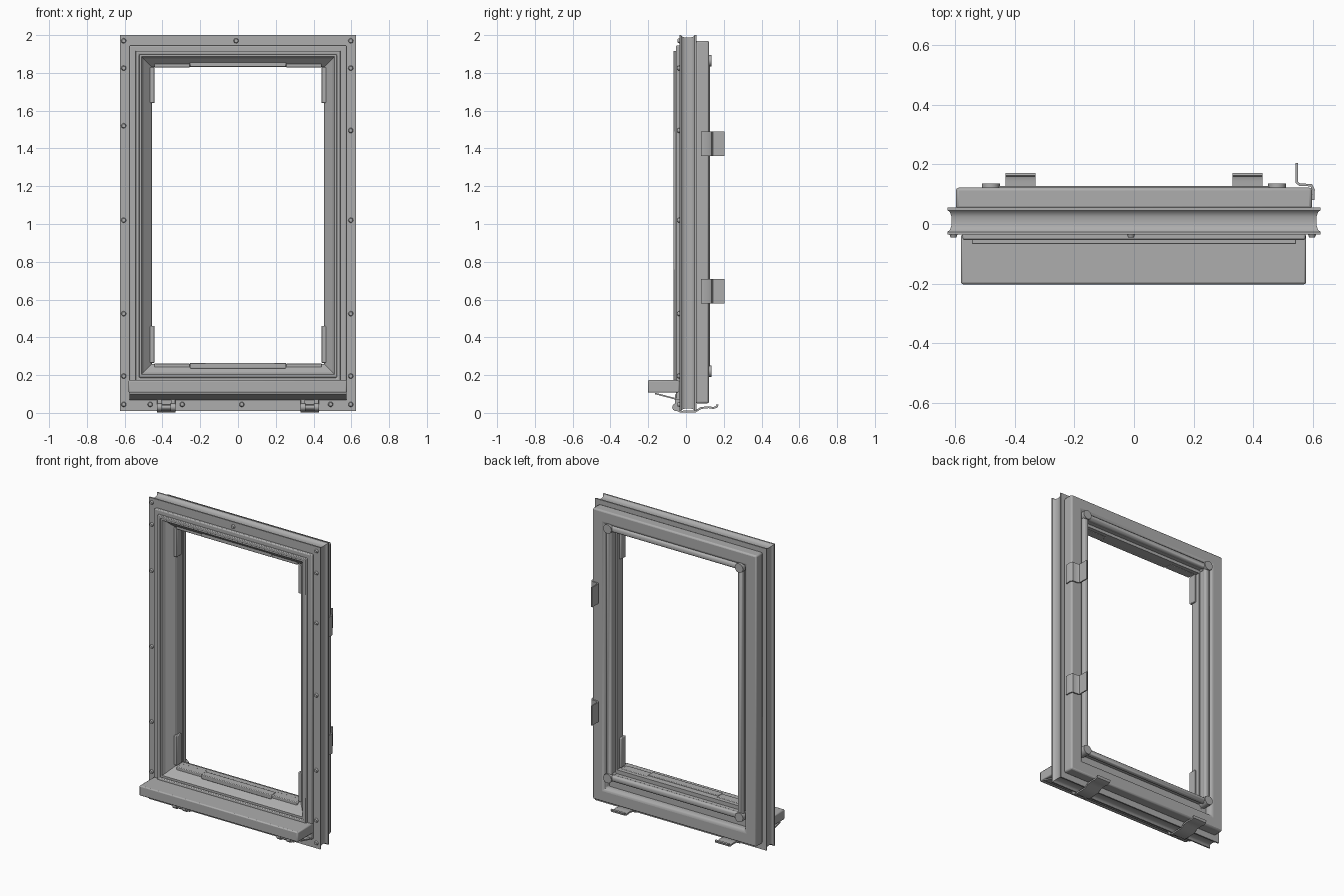
import bpy, bmesh, math
from mathutils import Matrix, Vector

cube = bpy.data.objects.get("Cube")
if cube:
    bpy.data.objects.remove(cube, do_unlink=True)

grey = bpy.data.materials.new("Grey Metal")
grey.use_nodes = True
GREY = (0.42, 0.42, 0.42, 1)
grey.diffuse_color = GREY
grey.node_tree.nodes["Principled BSDF"].inputs["Base Color"].default_value = GREY


def finish(name, bm, bevel=0, smooth=False):
    bmesh.ops.recalc_face_normals(bm, faces=bm.faces)
    mesh = bpy.data.meshes.new(name)
    bm.to_mesh(mesh)
    bm.free()
    ob = bpy.data.objects.new(name, mesh)
    bpy.context.collection.objects.link(ob)
    mesh.materials.append(grey)
    if bevel:
        mod = ob.modifiers.new("Bevel", "BEVEL")
        mod.width, mod.segments = bevel, 2
        mod.limit_method = "ANGLE"
    if smooth or bevel:
        bpy.ops.object.select_all(action="DESELECT")
        ob.select_set(True)
        bpy.context.view_layer.objects.active = ob
        bpy.ops.object.shade_smooth_by_angle(angle=math.radians(40))
    return ob


def ring(name, rect, section, bevel=0, smooth=False):
    """Mitred rectangular frame; section is a closed list of (inset, y)."""
    half, low, high = rect
    bm = bmesh.new()
    loops = []
    for d, y in section:
        x, a, b = half - d, low + d, high - d
        loops.append([bm.verts.new(p) for p in
                      ((-x, y, a), (x, y, a), (x, y, b), (-x, y, b))])
    for i, loop in enumerate(loops):
        nxt = loops[(i + 1) % len(loops)]
        for j in range(4):
            k = (j + 1) % 4
            bm.faces.new((loop[j], loop[k], nxt[k], nxt[j]))
    return finish(name, bm, bevel, smooth)


def box(name, x, y, z, bevel=0):
    """Box from (min, max) ranges."""
    bm = bmesh.new()
    size = [r[1] - r[0] for r in (x, y, z)]
    mid = [(r[0] + r[1]) / 2 for r in (x, y, z)]
    bmesh.ops.create_cube(bm, size=1, matrix=Matrix.Translation(mid) @ Matrix.Diagonal((*size, 1)))
    return finish(name, bm, bevel)


def cylinder(name, center, axis, radius, length, top=1.0, sides=16):
    bm = bmesh.new()
    turn = Vector(axis).to_track_quat("Z", "Y").to_matrix().to_4x4()
    bmesh.ops.create_cone(bm, cap_ends=True, segments=sides, radius1=radius, radius2=radius * top,
                          depth=length, matrix=Matrix.Translation(center) @ turn)
    return finish(name, bm, smooth=True)


def strip(name, path, thick, start, width, place):
    """Bent sheet: 2D path thickened in its plane, extruded by width."""
    pts = [Vector(p) for p in path]
    left, right = [], []
    for i, p in enumerate(pts):
        before = (p - pts[i - 1]).normalized() if i else (pts[1] - p).normalized()
        after = (pts[i + 1] - p).normalized() if i < len(pts) - 1 else before
        n1 = Vector((-before.y, before.x))
        n2 = Vector((-after.y, after.x))
        n = (n1 + n2).normalized()
        n *= thick / 2 / max(n.dot(n1), 0.3)
        left.append(p + n)
        right.append(p - n)
    bm = bmesh.new()
    ends = []
    for w in (start, start + width):
        ends.append([[bm.verts.new(place(q.x, q.y, w)) for q in side] for side in (left, right)])
    (l0, r0), (l1, r1) = ends
    last = len(pts) - 1
    for i in range(last):
        for a, b in ((l0, l1), (r0, r1), (l0, r0), (l1, r1)):
            bm.faces.new((a[i], a[i + 1], b[i + 1], b[i]))
    for i in (0, last):
        bm.faces.new((l0[i], r0[i], r1[i], l1[i]))
    return finish(name, bm, smooth=True)


# Outer frame with a hollow channel running around its edge
ring("outer_frame", (0.625, 0.01, 2.0),
     [(0, -0.035), (0, -0.026), (0.008, -0.02), (0.013, -0.005), (0.014, 0.01), (0.013, 0.025),
      (0.008, 0.04), (0, 0.046), (0, 0.055), (0.11, 0.055), (0.11, -0.035)], smooth=True)

# Stepped front mouldings
ring("front_step", (0.575, 0.07, 1.945),
     [(0, -0.03), (0, -0.053), (0.045, -0.053), (0.045, -0.03)], 0.006)
ring("front_bead", (0.543, 0.165, 1.917),
     [(0, -0.03), (0, -0.067), (0.018, -0.067), (0.024, -0.05), (0.024, -0.03)], 0.004)
box("lower_panel", (-0.55, 0.55), (-0.04, 0.05), (0.1, 0.2))

# Sash with mitred sloping inner faces
ring("sash", (0.535, 0.18, 1.91),
     [(0, 0.07), (0, -0.045), (0.01, -0.06), (0.024, -0.06), (0.034, -0.04),
      (0.075, 0.0), (0.08, 0.012), (0.08, 0.07)])

# Rear casing and its rounded seal rods
ring("rear_casing", (0.597, 0.05, 1.97),
     [(0, 0.05), (0, 0.122), (0.08, 0.122), (0.09, 0.105), (0.09, 0.05)], 0.012)
ring("rear_floor", (0.55, 0.1, 1.93), [(0, 0.05), (0, 0.075), (0.08, 0.075), (0.08, 0.05)])
ring("seal_rods", (0.5, 0.2, 1.885),
     [(0.02 - 0.02 * math.cos(a * math.pi / 6), 0.108 + 0.02 * math.sin(a * math.pi / 6))
      for a in range(12)], smooth=True)
ring("seal_backing", (0.49, 0.21, 1.875), [(0, 0.07), (0, 0.1), (0.025, 0.1), (0.025, 0.07)])
for x in (-0.48, 0.48):
    for z in (0.22, 1.865):
        cylinder("corner_lug", (x, 0.105, z), (0, 1, 0), 0.03, 0.06)

# Glazing blocks along the inside of the opening
for s in (-1, 1):
    side = sorted((s * 0.442, s * 0.485))
    for z in ((0.265, 0.46), (1.64, 1.83)):
        box("side_block", side, (-0.005, 0.045), z, 0.004)
    end = sorted((s * 0.255, s * 0.442))
    for z in ((0.235, 0.262), (1.828, 1.86)):
        box("end_block", end, (-0.012, 0.045), z, 0.004)
for z in ((0.235, 0.265), (1.832, 1.86)):
    box("middle_block", (-0.255, 0.255), (-0.02, 0.03), z, 0.004)

# Projecting sill with a sloping plate beneath
box("sill", (-0.58, 0.577), (-0.202, -0.035), (0.107, 0.173), 0.007)
strip("sill_plate", [(-0.165, 0.103), (-0.05, 0.073), (-0.03, 0.073)], 0.008,
      -0.575, 1.15, lambda u, v, w: (w, u, v))

# Domed screws around the front flange
spots = [(x, z) for x in (-0.605, 0.597) for z in (0.045, 0.195, 0.525, 1.02, 1.825, 1.97)]
spots += [(-0.605, 1.52), (0.597, 1.495), (-0.01, 1.97)]
spots += [(x, 0.045) for x in (-0.465, -0.295, 0.02, 0.49)]
for x, z in spots:
    cylinder("screw", (x, -0.038, z), (0, -1, 0), 0.015, 0.014, 0.65, 12)

# Lower hinges with arms passing under the frame
for x in (-0.38, 0.38):
    for s in (-1, 1):
        cylinder("hinge_knuckle", (x + s * 0.036, -0.053, 0.03), (1, 0, 0), 0.02, 0.026)
        box("hinge_leaf", (x + s * 0.036 - 0.012, x + s * 0.036 + 0.012),
            (-0.058, -0.03), (0.01, 0.1), 0.004)
    cylinder("hinge_pin", (x, -0.053, 0.03), (1, 0, 0), 0.012, 0.1)
    box("hinge_plate", (x - 0.03, x + 0.03), (-0.045, -0.03), (0.045, 0.085))
    strip("hinge_arm", [(-0.055, 0.02), (-0.03, 0.006), (0.05, 0.008), (0.08, 0.026),
                        (0.12, 0.03), (0.145, 0.026), (0.163, 0.032), (0.167, 0.045)],
          0.01, x - 0.05, 0.1, lambda u, v, w: (w, u, v))

# Bent latch plates on the left edge
for z in (0.58, 1.36):
    strip("latch", [(0.601, 0.08), (0.602, 0.115), (0.594, 0.13), (0.555, 0.132),
                    (0.545, 0.14), (0.545, 0.205)],
          0.008, z, 0.13, lambda u, v, w: (u, v, w))
